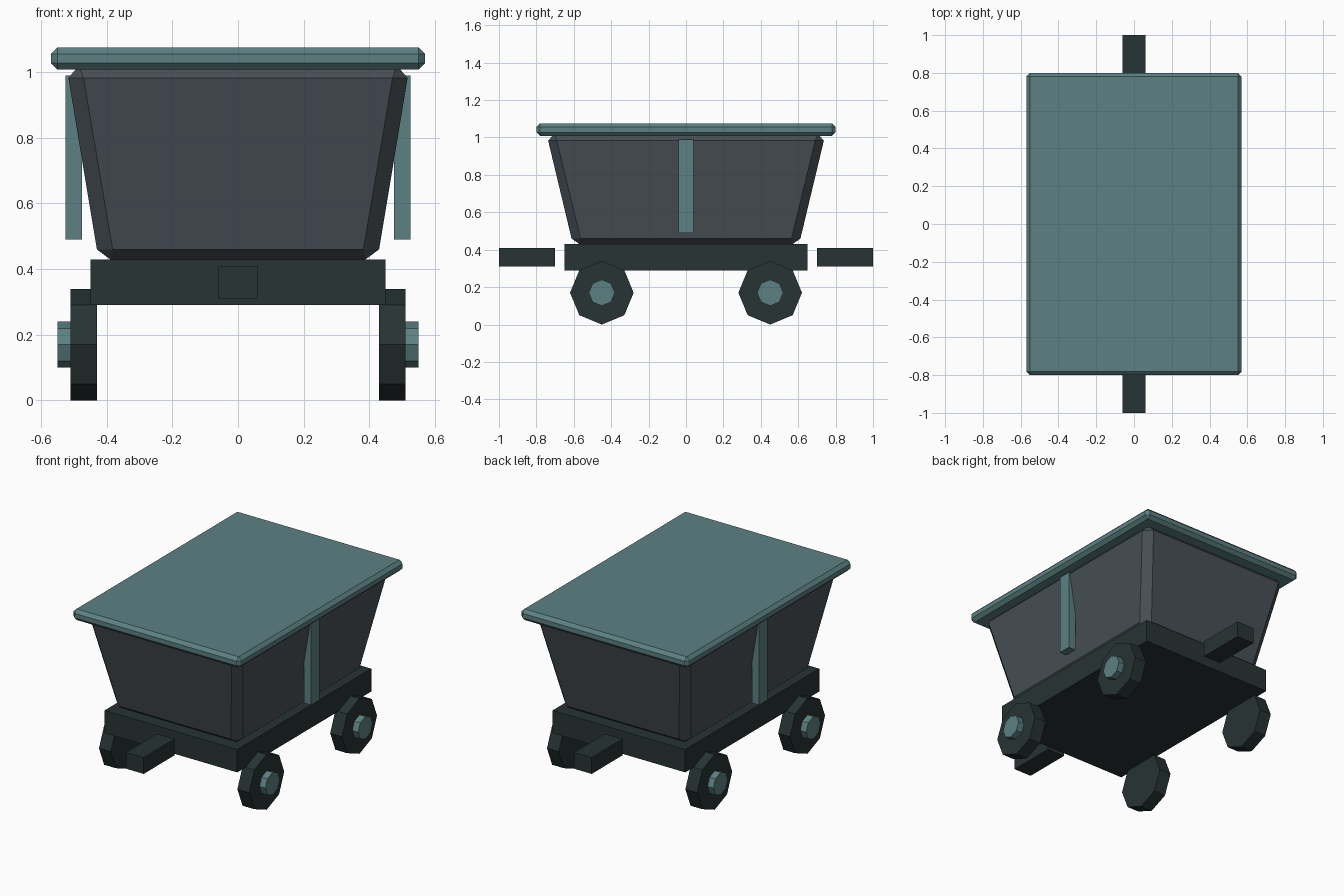
import bpy
import bmesh
import math
from mathutils import Matrix

default = bpy.data.objects.get("Cube")
if default:
    bpy.data.objects.remove(default)


def make_material(name, srgb):
    color = [(c / 255 / 12.92) if c < 10 else ((c / 255 + 0.055) / 1.055) ** 2.4 for c in srgb] + [1]
    mat = bpy.data.materials.new(name)
    mat.use_nodes = True
    mat.diffuse_color = color
    mat.node_tree.nodes["Principled BSDF"].inputs["Base Color"].default_value = color
    return mat


teal = make_material("teal paint", (92, 128, 131))
grey = make_material("slate grey metal", (72, 80, 86))
dark = make_material("dark iron", (39, 51, 51))


def add_object(name, bm, mat):
    bmesh.ops.recalc_face_normals(bm, faces=bm.faces)
    mesh = bpy.data.meshes.new(name)
    bm.to_mesh(mesh)
    bm.free()
    mesh.materials.append(mat)
    obj = bpy.data.objects.new(name, mesh)
    bpy.context.scene.collection.objects.link(obj)
    return obj


def box(name, center, size, mat, bevel=0):
    bm = bmesh.new()
    bmesh.ops.create_cube(bm, size=1, matrix=Matrix.Translation(center) @ Matrix.Diagonal((*size, 1)))
    obj = add_object(name, bm, mat)
    if bevel:
        mod = obj.modifiers.new("chamfer", 'BEVEL')
        mod.width = bevel
        mod.segments = 1
    return obj


def disc(name, center, radius, depth, mat):
    # Octagonal cylinder along x with corners straight up and down
    bm = bmesh.new()
    turn = Matrix.Rotation(math.pi / 2, 4, 'Y')
    bmesh.ops.create_cone(bm, cap_ends=True, segments=8, radius1=radius, radius2=radius,
                          depth=depth, matrix=Matrix.Translation(center) @ turn)
    return add_object(name, bm, mat)


def hopper(name, rings, mat):
    # Stack of rectangles with cut corners, each (half x, half y, z, corner cut)
    bm = bmesh.new()
    loops = []
    for x, y, z, cut in rings:
        quarter = [(x, y - cut), (x - cut, y)]
        points = []
        for sx, sy in ((1, 1), (-1, 1), (-1, -1), (1, -1)):
            corner = quarter if sx * sy > 0 else quarter[::-1]
            points += [(sx * px, sy * py, z) for px, py in corner]
        loops.append([bm.verts.new(p) for p in points])
    for low, high in zip(loops, loops[1:]):
        for i in range(8):
            j = (i + 1) % 8
            bm.faces.new((low[i], low[j], high[j], high[i]))
    bm.faces.new(loops[0])
    bm.faces.new(loops[-1])
    bmesh.ops.remove_doubles(bm, verts=bm.verts, dist=0.003)
    return add_object(name, bm, mat)


# Body and lid
hopper("hopper_body", [(0.39, 0.57, 0.43, 0.001), (0.43, 0.612, 0.46, 0.048),
                       (0.517, 0.737, 0.983, 0.046), (0.485, 0.705, 1.02, 0.001)], grey)
box("lid", (0, 0, 1.042), (1.14, 1.6, 0.068), teal, 0.02)

# Chassis and couplers
box("chassis", (0, 0, 0.36), (0.9, 1.3, 0.14), dark)
for end, side in (("front", -1), ("back", 1)):
    box(end + "_coupler", (0, side * 0.85, 0.36), (0.12, 0.3, 0.1), dark)

# Side ribs, wheels and hubs
for hand, sx in (("left", 1), ("right", -1)):
    box(hand + "_rib", (sx * 0.5, 0, 0.74), (0.05, 0.08, 0.5), teal)
    for end, sy in (("front", -1), ("back", 1)):
        label = end + "_" + hand
        disc(label + "_wheel", (sx * 0.47, sy * 0.45, 0.17), 0.17, 0.08, dark)
        disc(label + "_hub", (sx * 0.52, sy * 0.45, 0.17), 0.07, 0.06, teal)
